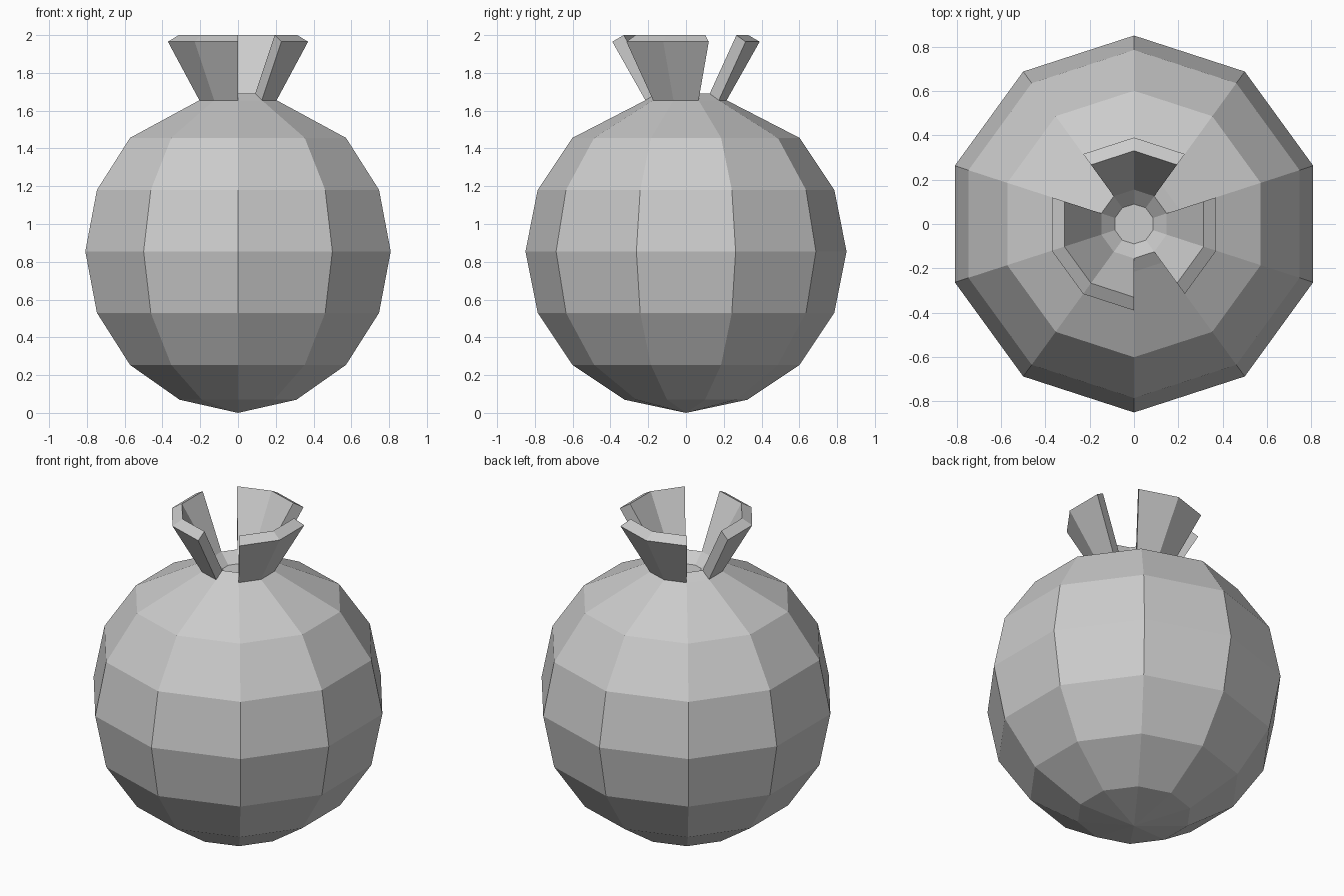
import bpy, bmesh
from math import sin, cos, pi, radians
from mathutils import Vector

SIDES = 10
STEP = 2 * pi / SIDES
START = radians(18)          # puts a rib exactly at the front and back

if "Cube" in bpy.data.objects:
    bpy.data.objects.remove(bpy.data.objects["Cube"], do_unlink=True)

skin = bpy.data.materials.new("plain_grey")
skin.use_nodes = True
colour = (0.6, 0.6, 0.6, 1)
skin.diffuse_color = colour
skin.node_tree.nodes["Principled BSDF"].inputs["Base Color"].default_value = colour


def rib_point(r, z, i):
    a = START + i * STEP
    return Vector((r * cos(a), r * sin(a), z))


def finish(bm, name):
    bmesh.ops.recalc_face_normals(bm, faces=bm.faces)
    mesh = bpy.data.meshes.new(name)
    bm.to_mesh(mesh)
    bm.free()
    mesh.materials.append(skin)
    obj = bpy.data.objects.new(name, mesh)
    bpy.context.collection.objects.link(obj)


# Rim of the neck, shared by the body and the crown
OUTER, INNER = (0.215, 1.655), (0.155, 1.69)

# Round body: sphere rings up to the neck, then a shallow dish inside the rim
R, MID = 0.85, 0.855
profile = [(R * sin(k * pi / 8), MID - R * cos(k * pi / 8)) for k in range(1, 7)]
profile += [OUTER, INNER, (0.09, 1.63)]
bm = bmesh.new()
rings = [[bm.verts.new(rib_point(r, z, i)) for i in range(SIDES)] for r, z in profile]
for low, high in zip(rings, rings[1:]):
    for i in range(SIDES):
        j = (i + 1) % SIDES
        bm.faces.new((low[i], low[j], high[j], high[i]))
pole = bm.verts.new((0, 0, 0))
for i in range(SIDES):
    bm.faces.new((pole, rings[0][(i + 1) % SIDES], rings[0][i]))
bm.faces.new(rings[-1])
finish(bm, "fruit_body")


# Crown lobes: thick flaps flaring up and out from the rim
def crown_lobe(name, first, faces):
    flare, rise = 0.175, 0.31
    section = [OUTER, (OUTER[0] + flare, OUTER[1] + rise),
               (INNER[0] + flare, INNER[1] + rise), INNER]
    bm = bmesh.new()
    cuts = [[bm.verts.new(rib_point(r, z, first + i)) for r, z in section]
            for i in range(faces + 1)]
    for a, b in zip(cuts, cuts[1:]):
        for k in range(3):               # outside, top and inside
            bm.faces.new((a[k], a[k + 1], b[k + 1], b[k]))
    bm.faces.new(cuts[0])
    bm.faces.new(cuts[-1])
    finish(bm, name)


crown_lobe("crown_lobe_back", 1, 2)
crown_lobe("crown_lobe_right", 4, 3)
crown_lobe("crown_lobe_left", 8, 2)
